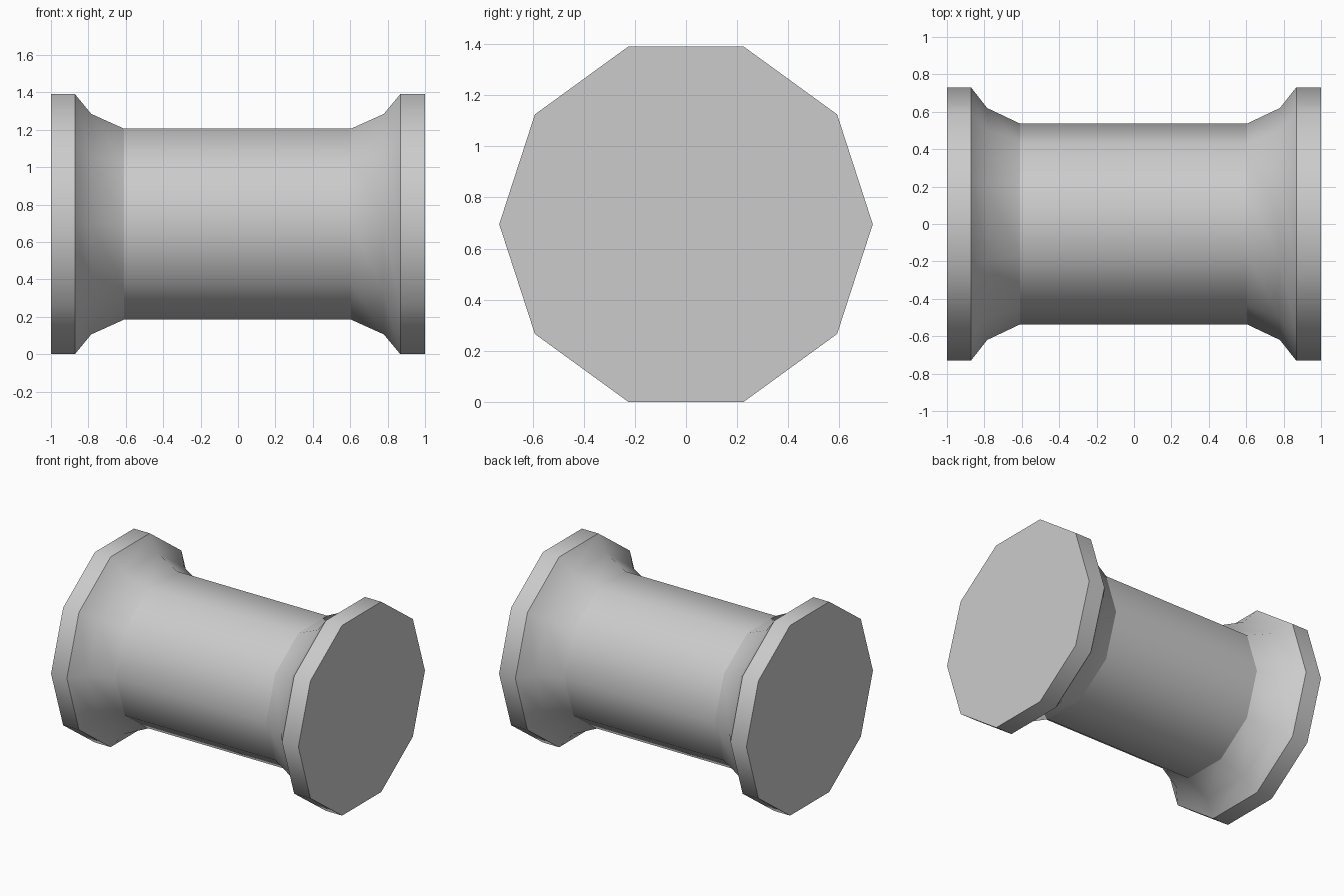
import bpy
import bmesh
from math import cos, sin, pi, radians

SIDES = 10
RIM, NECK, CORE = 0.731, 0.62, 0.537   # corner radii
HEIGHT = RIM * cos(pi / SIDES)         # axis height, resting on a flat side

cube = bpy.data.objects.get("Cube")
if cube:
    bpy.data.objects.remove(cube, do_unlink=True)

grey = bpy.data.materials.new("plain_grey")
grey.use_nodes = True
colour = (0.6, 0.6, 0.6, 1)
grey.diffuse_color = colour
grey.node_tree.nodes["Principled BSDF"].inputs["Base Color"].default_value = colour


def lathe(name, profile, cap_start=False, cap_end=False):
    """Ten-sided shell along x from (x, radius) points in rising x order."""
    bm = bmesh.new()
    rings = []
    for x, r in profile:
        angles = [2 * pi * i / SIDES for i in range(SIDES)]
        rings.append([bm.verts.new((x, r * cos(a), HEIGHT + r * sin(a))) for a in angles])
    for a, b in zip(rings, rings[1:]):
        for i in range(SIDES):
            j = (i + 1) % SIDES
            bm.faces.new((a[i], a[j], b[j], b[i]))
    if cap_start:
        bm.faces.new(rings[0][::-1])
    if cap_end:
        bm.faces.new(rings[-1])
    mesh = bpy.data.meshes.new(name)
    bm.to_mesh(mesh)
    bm.free()
    mesh.materials.append(grey)
    obj = bpy.data.objects.new(name, mesh)
    bpy.context.collection.objects.link(obj)
    bpy.ops.object.select_all(action="DESELECT")
    obj.select_set(True)
    bpy.context.view_layer.objects.active = obj
    bpy.ops.object.shade_smooth_by_angle(angle=radians(42))
    return obj


# Central barrel
lathe("barrel", [(-0.61, CORE), (0.605, CORE)])

# Flared necks
lathe("right_flare", [(-0.872, RIM), (-0.785, NECK), (-0.61, CORE)])
lathe("left_flare", [(0.605, CORE), (0.78, NECK), (0.868, RIM)])

# End flanges
lathe("right_flange", [(-1, RIM), (-0.872, RIM)], cap_start=True)
lathe("left_flange", [(0.868, RIM), (1, RIM)], cap_end=True)
